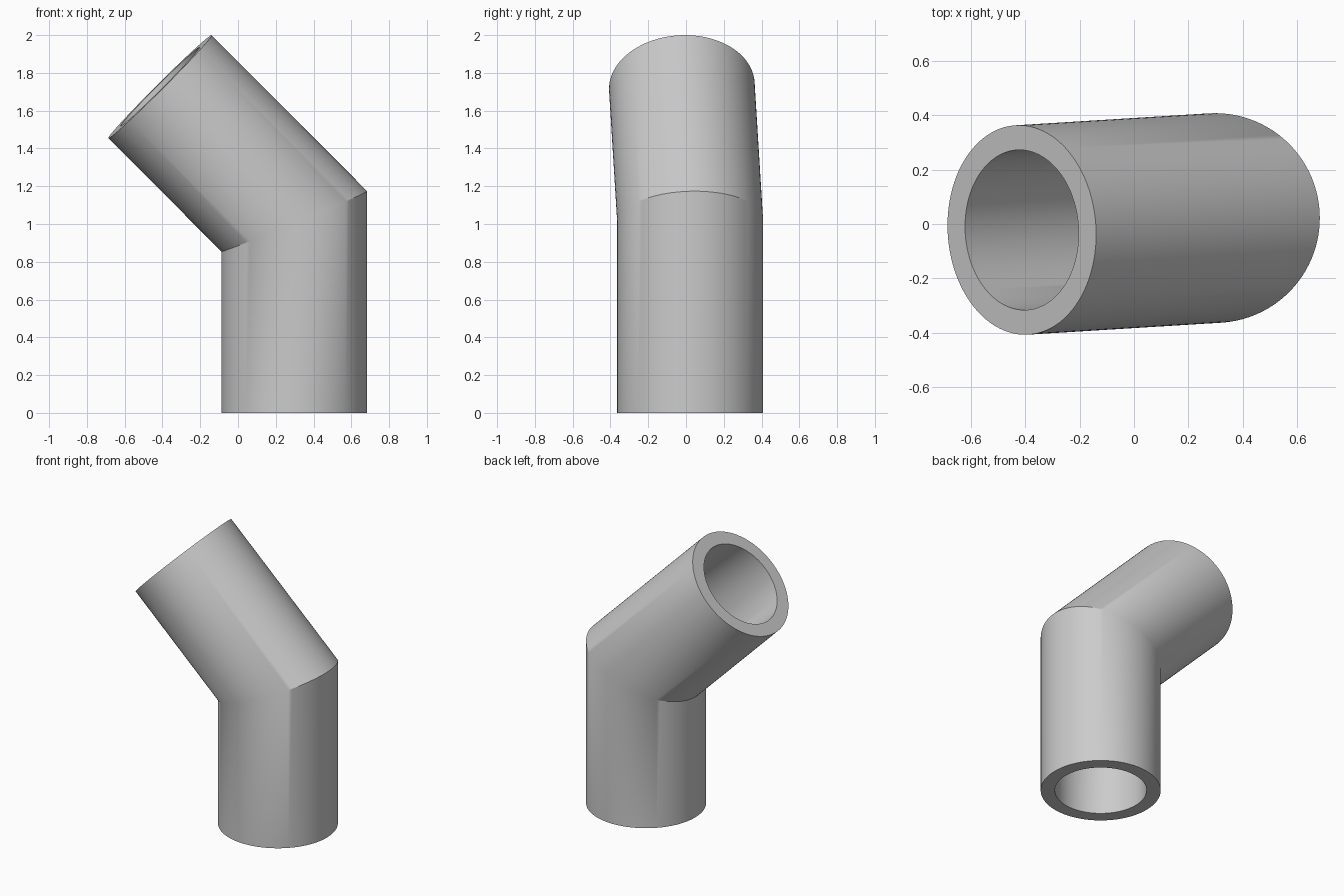
import bpy, bmesh, math
from mathutils import Vector

cube = bpy.data.objects.get("Cube")
if cube:
    bpy.data.objects.remove(cube, do_unlink=True)

SIDES = 96
OUTER, INNER = 0.386, 0.295
base = Vector((0.298, 0.022, 0))
bend = Vector((0.298, 0.022, 1.014))
tip = Vector((-0.413, -0.022, 1.727))
direction = (tip - bend).normalized()
miter = (direction + Vector((0, 0, 1))).normalized()

grey = bpy.data.materials.new("pipe grey")
grey.use_nodes = True
colour = (0.6, 0.6, 0.6, 1)
grey.diffuse_color = colour
grey.node_tree.nodes["Principled BSDF"].inputs["Base Color"].default_value = colour

bm = bmesh.new()


def wall(radius):
    """Base, mitred bend and tip rings of one pipe wall."""
    rings = [[], [], []]
    for i in range(SIDES):
        a = math.tau * i / SIDES
        offset = Vector((math.cos(a), math.sin(a), 0)) * radius
        low = base + offset
        mid = bend + offset - Vector((0, 0, offset.dot(miter) / miter.z))
        top = mid + direction * (tip - mid).dot(direction)
        for ring, point in zip(rings, (low, mid, top)):
            ring.append(bm.verts.new(point))
    return rings


def bridge(a, b):
    for i in range(SIDES):
        j = (i + 1) % SIDES
        bm.faces.new((a[i], a[j], b[j], b[i]))


# Outer wall, end rims and bore form one closed loop of rings
outer, inner = wall(OUTER), wall(INNER)
loop = outer + inner[::-1]
for k, ring in enumerate(loop):
    bridge(ring, loop[(k + 1) % len(loop)])
bmesh.ops.recalc_face_normals(bm, faces=bm.faces)

mesh = bpy.data.meshes.new("bent_pipe")
bm.to_mesh(mesh)
bm.free()
mesh.materials.append(grey)
pipe = bpy.data.objects.new("bent_pipe", mesh)
bpy.context.collection.objects.link(pipe)

# Smooth walls with crisp rims and elbow
bpy.ops.object.select_all(action="DESELECT")
pipe.select_set(True)
bpy.context.view_layer.objects.active = pipe
bpy.ops.object.shade_smooth_by_angle(angle=math.radians(30))
